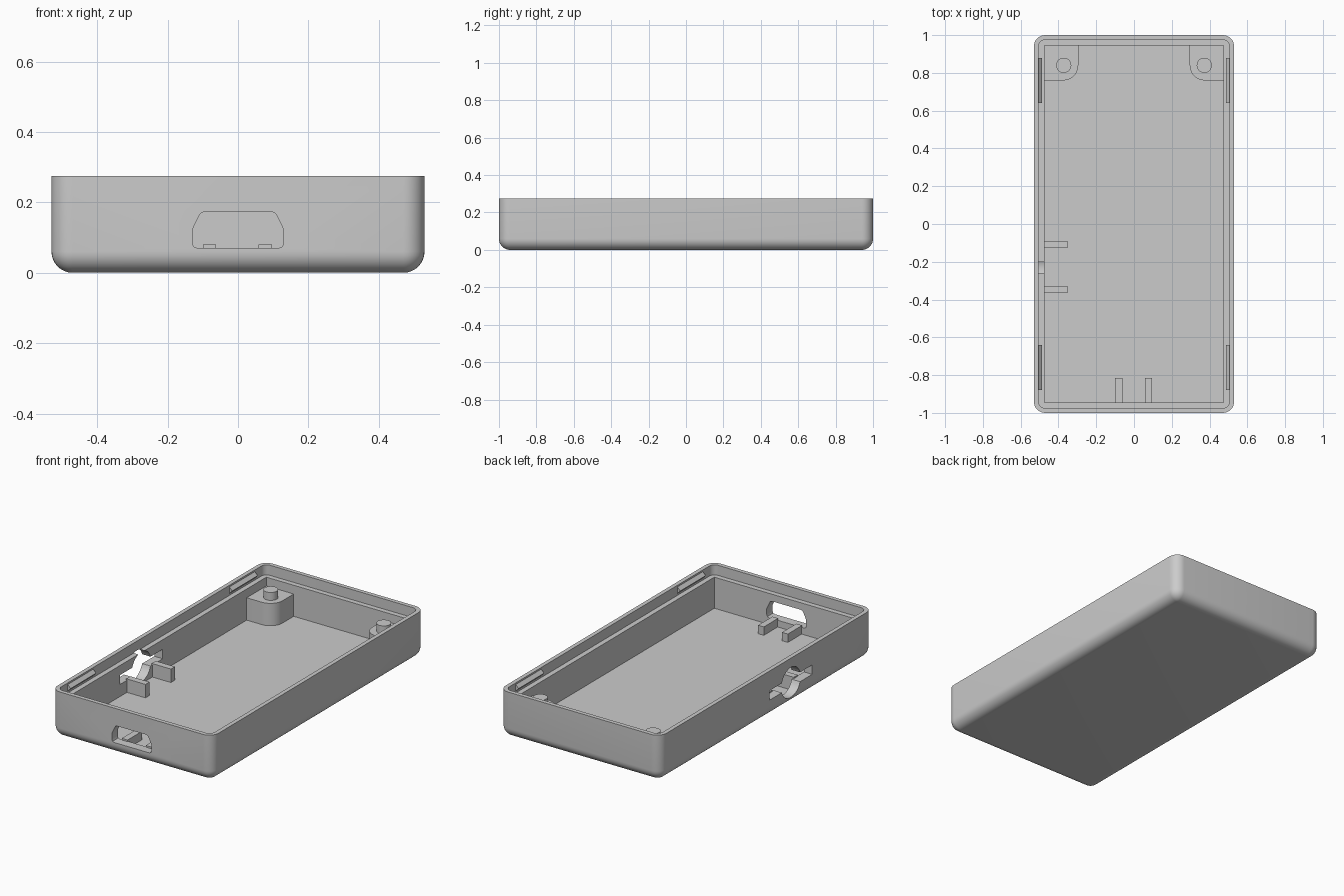
import bpy, bmesh
from math import sin, cos, pi, radians

old = bpy.data.objects.get("Cube")
if old:
    bpy.data.objects.remove(old, do_unlink=True)

grey = bpy.data.materials.new("plain grey")
grey.use_nodes = True
grey.diffuse_color = (0.6, 0.6, 0.6, 1)
grey.node_tree.nodes["Principled BSDF"].inputs["Base Color"].default_value = (0.6, 0.6, 0.6, 1)

HX, HY, TOP = 0.53, 1.0, 0.275      # outer half sizes and height
FLOOR, STEP = 0.03, 0.215           # floor level and lid ledge level
IX, IY = 0.475, 0.945               # cavity half sizes
R = 0.06                            # outer rounding


def finish(bm, name):
    bmesh.ops.remove_doubles(bm, verts=bm.verts, dist=1e-5)
    bmesh.ops.recalc_face_normals(bm, faces=bm.faces)
    mesh = bpy.data.meshes.new(name)
    bm.to_mesh(mesh)
    bm.free()
    mesh.materials.append(grey)
    ob = bpy.data.objects.new(name, mesh)
    bpy.context.collection.objects.link(ob)
    return ob


def smooth(ob):
    bpy.ops.object.select_all(action='DESELECT')
    ob.select_set(True)
    bpy.context.view_layer.objects.active = ob
    bpy.ops.object.shade_smooth_by_angle(angle=radians(30))


def rounded_rect(hx, hy, r, n=8):
    pts = []
    for q, (sx, sy) in enumerate([(1, 1), (-1, 1), (-1, -1), (1, -1)]):
        for i in range(n + 1):
            a = (q + i / n) * pi / 2
            pts.append((sx * (hx - r) + r * cos(a), sy * (hy - r) + r * sin(a)))
    return pts


def circle(cx, cy, r, n=40):
    return [(cx + r * cos(2 * pi * i / n), cy + r * sin(2 * pi * i / n)) for i in range(n)]


def prism(name, pts, axis, lo, hi):
    """Extrude a 2D outline along x, y or z from lo to hi."""
    place = {'x': lambda u, v, t: (t, u, v),
             'y': lambda u, v, t: (u, t, v),
             'z': lambda u, v, t: (u, v, t)}[axis]
    bm = bmesh.new()
    a, b = [[bm.verts.new(place(u, v, t)) for u, v in pts] for t in (lo, hi)]
    bm.faces.new(a)
    bm.faces.new(b)
    for i in range(len(pts)):
        j = (i + 1) % len(pts)
        bm.faces.new((a[i], a[j], b[j], b[i]))
    return finish(bm, name)


def box(name, x0, x1, y0, y1, z0, z1):
    return prism(name, [(x0, y0), (x1, y0), (x1, y1), (x0, y1)], 'z', z0, z1)


# Case shell: stacked outlines up the outside, over the rim and down inside
rings = []
for i in range(9):
    a = i / 8 * pi / 2
    inset = R * (1 - sin(a))
    rings.append((HX - inset, HY - inset, R - inset, R * (1 - cos(a))))
rings += [(HX, HY, R, TOP),
          (0.505, 0.975, 0.035, TOP), (0.505, 0.975, 0.035, STEP),
          (IX, IY, 0, STEP), (IX, IY, 0, FLOOR)]
bm = bmesh.new()
loops = [[bm.verts.new((x, y, z)) for x, y in rounded_rect(hx, hy, r)]
         for hx, hy, r, z in rings]
for a, b in zip(loops, loops[1:]):
    for i in range(len(a)):
        j = (i + 1) % len(a)
        bm.faces.new((a[i], a[j], b[j], b[i]))
bm.faces.new(loops[0])
bm.faces.new(loops[-1])
shell = finish(bm, "case_shell")

# Port opening in the front, switch slot and round thumb opening in the side
half = [(0.115, 0.07), (0.126, 0.074), (0.13, 0.085), (0.13, 0.122),
        (0.11, 0.163), (0.105, 0.17), (0.096, 0.173)]
outline = half + [(-x, z) for x, z in reversed(half)]
SY, SZ = -0.23, 0.13
slot = [(SY + a * 0.2, SZ + b * 0.028) for a, b in [(-1, -1), (1, -1), (1, 1), (-1, 1)]]
cutters = [prism("port_cutter", outline, 'y', -1.1, -0.9),
           prism("slot_cutter", slot, 'x', -0.6, -0.45),
           prism("thumb_cutter", circle(SY, SZ, 0.09), 'x', -0.6, -0.45)]
bpy.context.view_layer.objects.active = shell
for c in cutters:
    c.hide_render = True
    mod = shell.modifiers.new(c.name, 'BOOLEAN')
    mod.operation, mod.solver, mod.object = 'DIFFERENCE', 'EXACT', c
    bpy.ops.object.modifier_apply(modifier=mod.name)
    bpy.data.objects.remove(c, do_unlink=True)
smooth(shell)

for s, side in ((1, "left"), (-1, "right")):
    # Corner post with one rounded corner, and its locating pin
    post = [(s * 0.48, 0.95), (s * 0.48, 0.76)]
    for i in range(9):
        a = i / 8 * pi / 2
        post.append((s * (0.375 - 0.08 * sin(a)), 0.84 - 0.08 * cos(a)))
    post.append((s * 0.295, 0.95))
    smooth(prism(side + "_corner_post", post, 'z', FLOOR - 0.005, 0.163))
    smooth(prism(side + "_locating_pin", circle(s * 0.372, 0.84, 0.04), 'z', 0.16, 0.21))

    # Snap ridges inside the rim
    for y0, y1, end in ((0.64, 0.88, "back"), (-0.88, -0.64, "front")):
        ridge = [(s * 0.508, 0.223), (s * 0.486, 0.246), (s * 0.508, 0.268)]
        prism(side + "_" + end + "_snap_ridge", ridge, 'y', y0, y1)

# Board rests beside the port and brackets beside the switch slot
for i, x in enumerate((-0.081, 0.077)):
    box("port_rest_%d" % (i + 1), x - 0.019, x + 0.019, -0.95, -0.815, FLOOR - 0.005, 0.08)
for i, y in enumerate((-0.347, -0.108)):
    box("switch_bracket_%d" % (i + 1), -0.48, -0.353, y - 0.019, y + 0.019, FLOOR - 0.005, 0.11)
